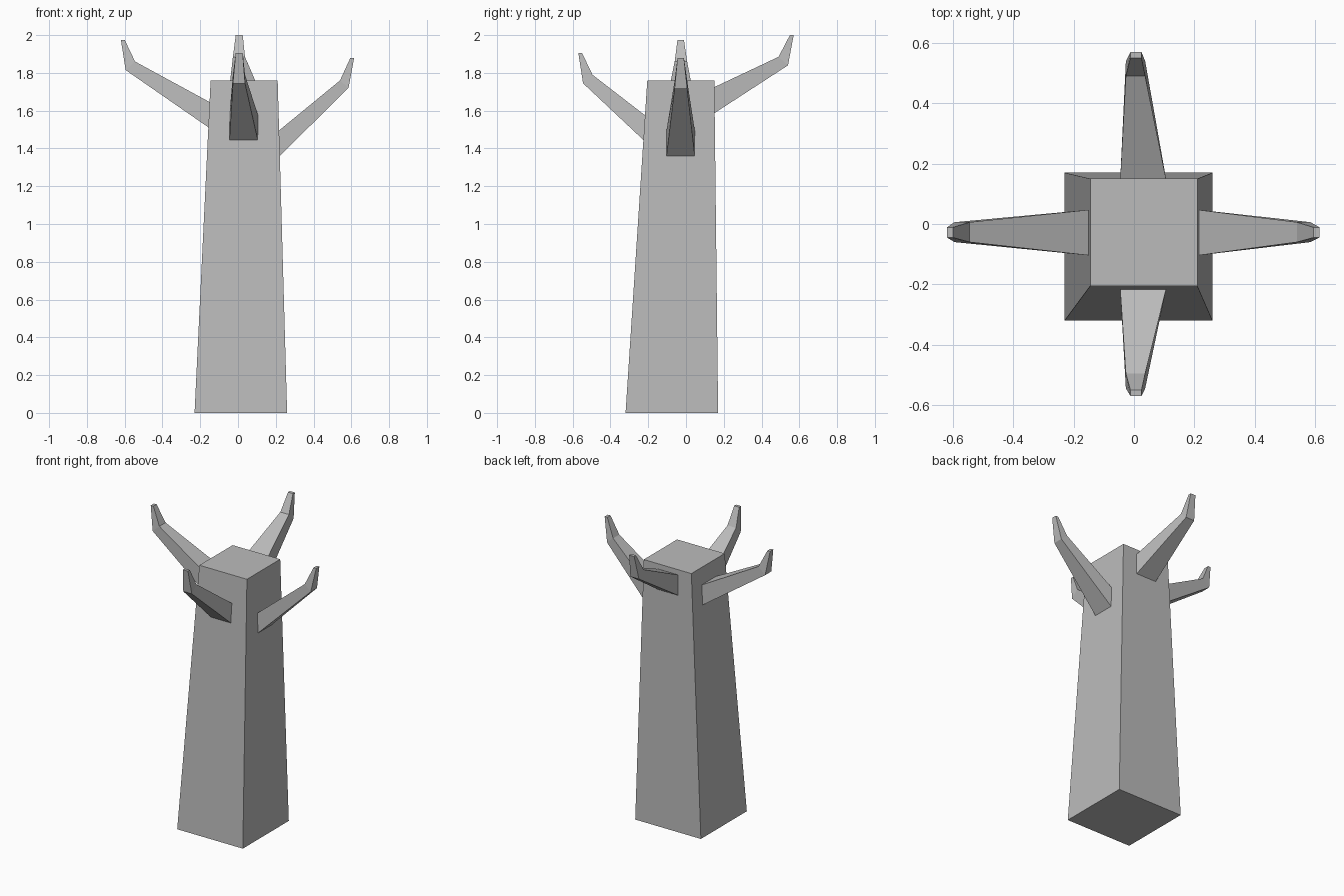
import bpy
import bmesh

cube = bpy.data.objects.get("Cube")
if cube:
    bpy.data.objects.remove(cube, do_unlink=True)

grey = bpy.data.materials.new("plain_grey")
grey.use_nodes = True
colour = (0.5, 0.5, 0.5, 1)
grey.diffuse_color = colour
grey.node_tree.nodes["Principled BSDF"].inputs["Base Color"].default_value = colour


def loft(name, rings):
    """Join four-sided rings into one closed, flat-shaded solid."""
    bm = bmesh.new()
    loops = [[bm.verts.new(p) for p in ring] for ring in rings]
    for a, b in zip(loops, loops[1:]):
        for i in range(4):
            j = (i + 1) % 4
            bm.faces.new((a[i], a[j], b[j], b[i]))
    bm.faces.new(loops[0][::-1])
    bm.faces.new(loops[-1])
    bmesh.ops.recalc_face_normals(bm, faces=bm.faces)
    mesh = bpy.data.meshes.new(name)
    bm.to_mesh(mesh)
    bm.free()
    mesh.materials.append(grey)
    obj = bpy.data.objects.new(name, mesh)
    bpy.context.collection.objects.link(obj)
    return obj


def rectangle(x0, x1, y0, y1, z):
    return [(x0, y0, z), (x1, y0, z), (x1, y1, z), (x0, y1, z)]


def branch(name, axis, sign, sections):
    """Each section: (outer reach, height), (inner reach, height), (side low, side high)."""
    rings = []
    for outer, inner, (low, high) in sections:
        ring = []
        for (reach, z), side in ((outer, low), (outer, high), (inner, high), (inner, low)):
            r = sign * reach
            ring.append((r, side, z) if axis == "x" else (side, r, z))
        rings.append(ring)
    loft(name, rings)


# Tapered square trunk
loft("trunk", [rectangle(-0.23, 0.26, -0.32, 0.17, 0),
               rectangle(-0.145, 0.21, -0.205, 0.15, 1.76)])

# Side widths at root, elbow and tip for each pair of branches
x_sides = [(-0.105, 0.048), (-0.06, 0.006), (-0.045, -0.011)]
y_sides = [(-0.046, 0.108), (-0.027, 0.037), (-0.012, 0.025)]

# Upturned branches: lower/outer and upper/inner profile points
branches = [
    ("left_branch", "x", 1, x_sides,
     [(0.205, 1.345), (0.585, 1.72), (0.615, 1.88)],
     [(0.205, 1.485), (0.54, 1.76), (0.595, 1.88)]),
    ("right_branch", "x", -1, x_sides,
     [(0.14, 1.5), (0.595, 1.815), (0.62, 1.975)],
     [(0.14, 1.64), (0.545, 1.86), (0.6, 1.975)]),
    ("front_branch", "y", -1, y_sides,
     [(0.21, 1.43), (0.545, 1.745), (0.57, 1.905)],
     [(0.21, 1.57), (0.495, 1.79), (0.55, 1.905)]),
    ("back_branch", "y", 1, y_sides,
     [(0.14, 1.58), (0.54, 1.84), (0.57, 2.0)],
     [(0.14, 1.72), (0.49, 1.885), (0.55, 2.0)]),
]
for name, axis, sign, sides, outer, inner in branches:
    branch(name, axis, sign, list(zip(outer, inner, sides)))
